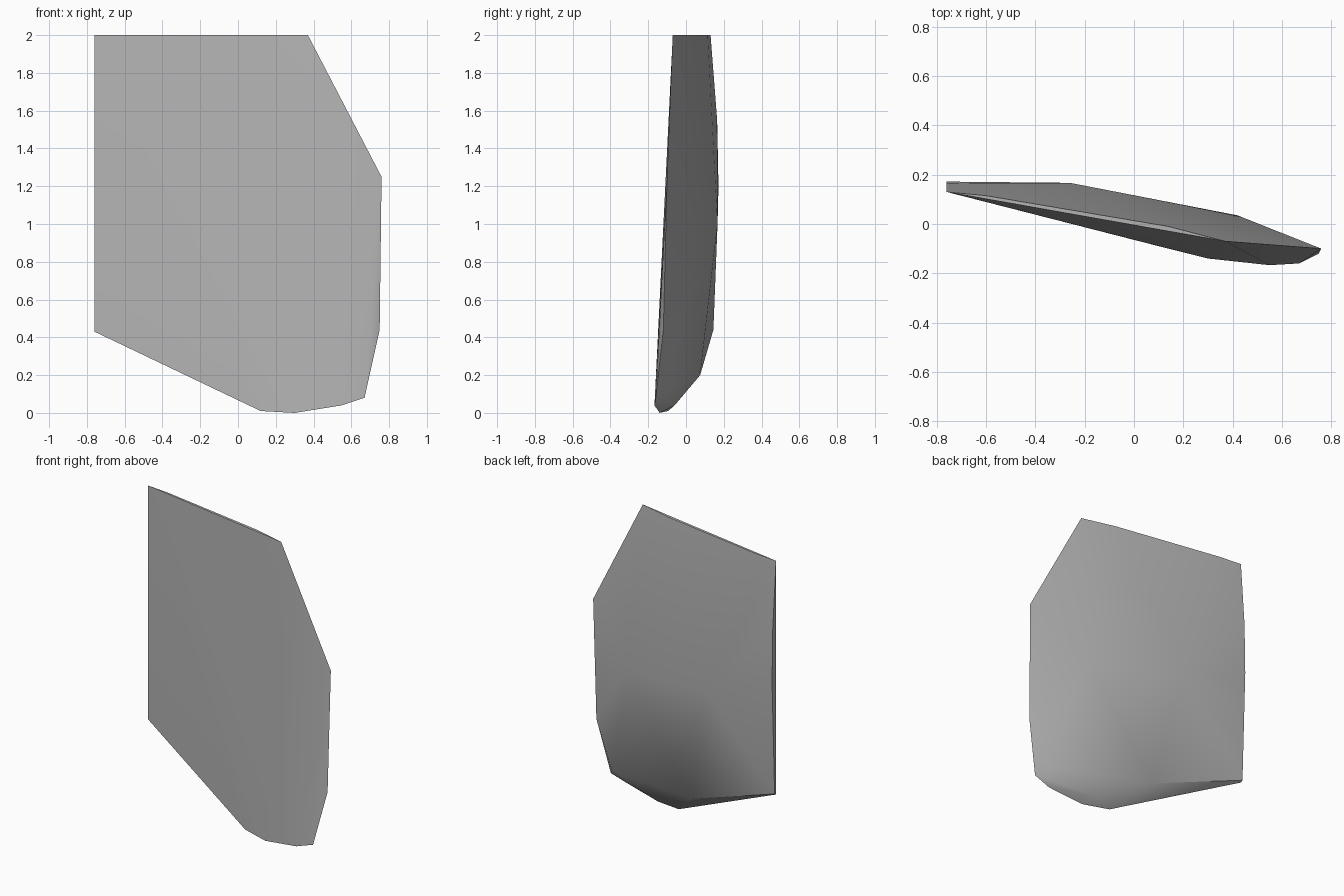
import bpy
import bmesh
import math

# Remove the default cube if the scene has one
default_cube = bpy.data.objects.get("Cube")
if default_cube:
    bpy.data.objects.remove(default_cube, do_unlink=True)


def flat_material(name, colour):
    material = bpy.data.materials.new(name)
    material.use_nodes = True
    material.diffuse_color = colour
    shader = next(n for n in material.node_tree.nodes if n.type == "BSDF_PRINCIPLED")
    shader.inputs["Base Color"].default_value = colour
    shader.inputs["Roughness"].default_value = 0.8
    return material


def convex_solid(name, corners, material):
    """Wrap a faceted convex solid around a set of corner points."""
    shape = bmesh.new()
    for corner in corners:
        shape.verts.new(corner)
    hull = bmesh.ops.convex_hull(shape, input=shape.verts[:])
    loose = {v for v in hull["geom_interior"] + hull["geom_unused"]
             if isinstance(v, bmesh.types.BMVert)}
    bmesh.ops.delete(shape, geom=list(loose), context="VERTS")
    bmesh.ops.recalc_face_normals(shape, faces=shape.faces[:])
    mesh = bpy.data.meshes.new(name)
    shape.to_mesh(mesh)
    shape.free()
    mesh.materials.append(material)
    solid = bpy.data.objects.new(name, mesh)
    bpy.context.collection.objects.link(solid)
    return solid


# Thin chipped top edge, split into its front and back corners
top_edge = [(-.76, .13, 2), (.37, -.07, 2), (.14, -.01, 2), (-.6, .115, 2)]

# Broad front face: straight left side, rounded lower right side
front_rim = [
    (-.76, .13, .43), (.12, -.095, .01), (.3, -.14, 0), (.55, -.167, .04),
    (.67, -.16, .08), (.75, -.12, .44), (.76, -.1, 1.25),
]

# Back of the slab: thick left side, central ridge and bevelled foot
back_side = [(-.76, .165, 1.55), (-.76, .172, 1.2), (-.76, .145, .44)]
back_ridge = [(-.26, .167, 1), (.42, .035, .91)]
back_foot = [(-.09, .075, .2), (.25, -.06, .04), (.62, -.1, .13)]

stone_grey = flat_material("stone grey", (.45, .45, .45, 1))
slab = convex_solid(
    "stone_slab",
    top_edge + front_rim + back_side + back_ridge + back_foot,
    stone_grey,
)

# Soft shading over the shallow facets, crisp at the rim
bpy.ops.object.select_all(action="DESELECT")
slab.select_set(True)
bpy.context.view_layer.objects.active = slab
bpy.ops.object.shade_smooth_by_angle(angle=math.radians(35))
